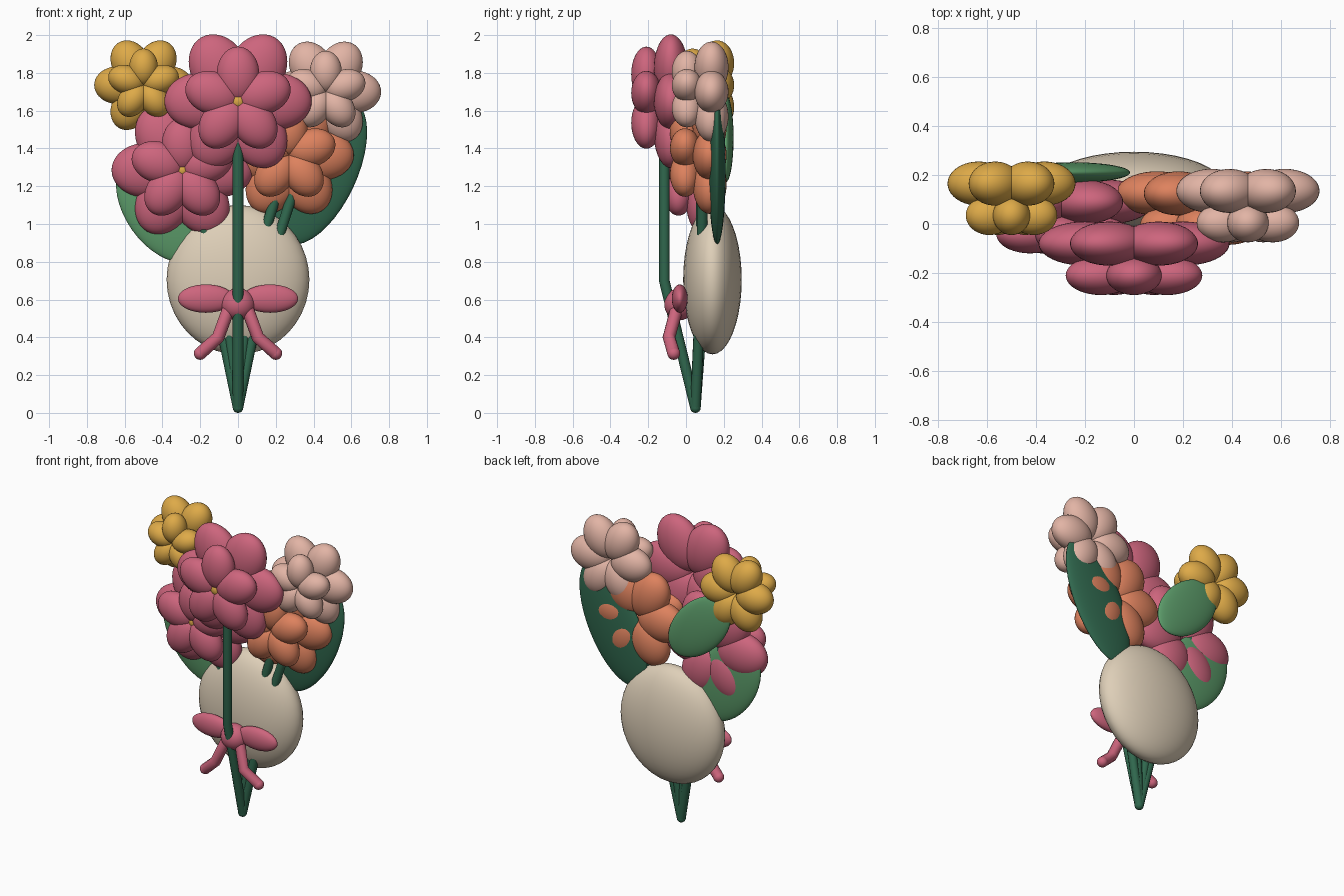
import bpy
from math import sin, cos, pi, radians
from mathutils import Vector

cube = bpy.data.objects.get("Cube")
if cube:
    bpy.data.objects.remove(cube, do_unlink=True)


def linear(c):
    c /= 255
    return c / 12.92 if c <= 0.04045 else ((c + 0.055) / 1.055) ** 2.4


def material(name, *rgb):
    m = bpy.data.materials.new(name)
    m.use_nodes = True
    col = (*[linear(c) for c in rgb], 1)
    m.diffuse_color = col
    m.node_tree.nodes["Principled BSDF"].inputs["Base Color"].default_value = col
    return m


pink = material("rose pink", 205, 101, 125)
yellow = material("golden yellow", 222, 170, 72)
blush = material("pale blush", 226, 180, 165)
orange = material("coral orange", 222, 130, 94)
cream = material("cream", 222, 207, 184)
dark_green = material("dark green", 48, 104, 78)
leaf_green = material("leaf green", 92, 156, 106)


def ellipsoid(name, loc, size, mat, angle=0):
    """Smooth ellipsoid with its long axis at an angle in the xz plane."""
    bpy.ops.mesh.primitive_uv_sphere_add(segments=40, ring_count=20, location=loc,
                                         rotation=(0, -angle, 0))
    ob = bpy.context.object
    ob.name = name
    ob.scale = size
    ob.data.materials.append(mat)
    bpy.ops.object.shade_smooth()
    return ob


def tube(name, points, radius, mat):
    """Round tube along a polyline with ball ends."""
    curve = bpy.data.curves.new(name, "CURVE")
    curve.dimensions = "3D"
    curve.bevel_depth = radius
    curve.bevel_resolution = 4
    curve.use_fill_caps = True
    spline = curve.splines.new("POLY")
    spline.points.add(len(points) - 1)
    for p, co in zip(spline.points, points):
        p.co = (*co, 1)
    curve.materials.append(mat)
    ob = bpy.data.objects.new(name, curve)
    bpy.context.collection.objects.link(ob)
    for end in (points[0], points[-1]):
        ellipsoid(name + "_end", end, [radius] * 3, mat)


def petal_ring(name, centre, count, start, reach, size, mat):
    for i in range(count):
        a = start + i * 2 * pi / count
        loc = Vector(centre) + Vector((cos(a), 0, sin(a))) * reach
        ellipsoid(f"{name}_{i + 1}", loc, size, mat, a)


def flower(name, x, y, z, s, mat, eye=0):
    """Six outer petals behind five inner petals; y is the outer layer."""
    petal_ring(name + "_outer_petal", (x, y, z), 6, 0, .2 * s,
               (.19 * s, .09, .15 * s), mat)
    petal_ring(name + "_inner_petal", (x, y - .13, z), 5, pi / 2, .142 * s,
               (.147 * s, .08, .113 * s), mat)
    if eye:
        ellipsoid(name + "_centre", (x, y - .13, z), [eye] * 3, yellow)


# Blossoms
flower("top_flower", 0, -.08, 1.65, 1, pink, .052)
flower("low_flower", -.295, .09, 1.285, .96, pink, .045)
flower("yellow_flower", -.5, .165, 1.735, .67, yellow)
flower("blush_flower", .465, .135, 1.7, .75, blush)
flower("orange_flower", .27, .125, 1.365, .88, orange)

# Stems meeting at the foot
foot = (0, .05, .028)
stems = {
    "main_stem": [(0, -.115, .7), (0, -.115, 1.6)],
    "low_flower_stem": [(-.08, .08, .7), (-.295, .06, 1.285)],
    "yellow_flower_stem": [(-.14, .1, .7), (-.5, .13, 1.735)],
    "blush_flower_stem": [(.14, .08, .7), (.465, .1, 1.7)],
    "orange_flower_stem": [(.06, .08, .7), (.27, .08, 1.365)],
}
for name, path in stems.items():
    tube(name, [foot] + path, .028, dark_green)

# Leaves
ellipsoid("right_leaf", (.43, .165, 1.28), (.42, .045, .2), dark_green, radians(65))
ellipsoid("upper_leaf", (-.25, .21, 1.455), (.29, .042, .16), leaf_green, radians(135))
ellipsoid("lower_leaf", (-.39, .12, 1.09), (.33, .045, .21), leaf_green, radians(125))

# Wrapping
ellipsoid("wrapping", (0, .14, .705), (.378, .155, .395), cream)

# Bow
ellipsoid("bow_knot", (0, -.035, .575), (.09, .08, .085), pink)
for side, label in ((1, "left"), (-1, "right")):
    ellipsoid(label + "_bow_loop", (.17 * side, -.033, .605), (.148, .042, .075), pink)
    tube(label + "_bow_tail", [(.05 * side, -.05, .55), (.105 * side, -.09, .4),
                               (.2 * side, -.065, .315)], .034, pink)
